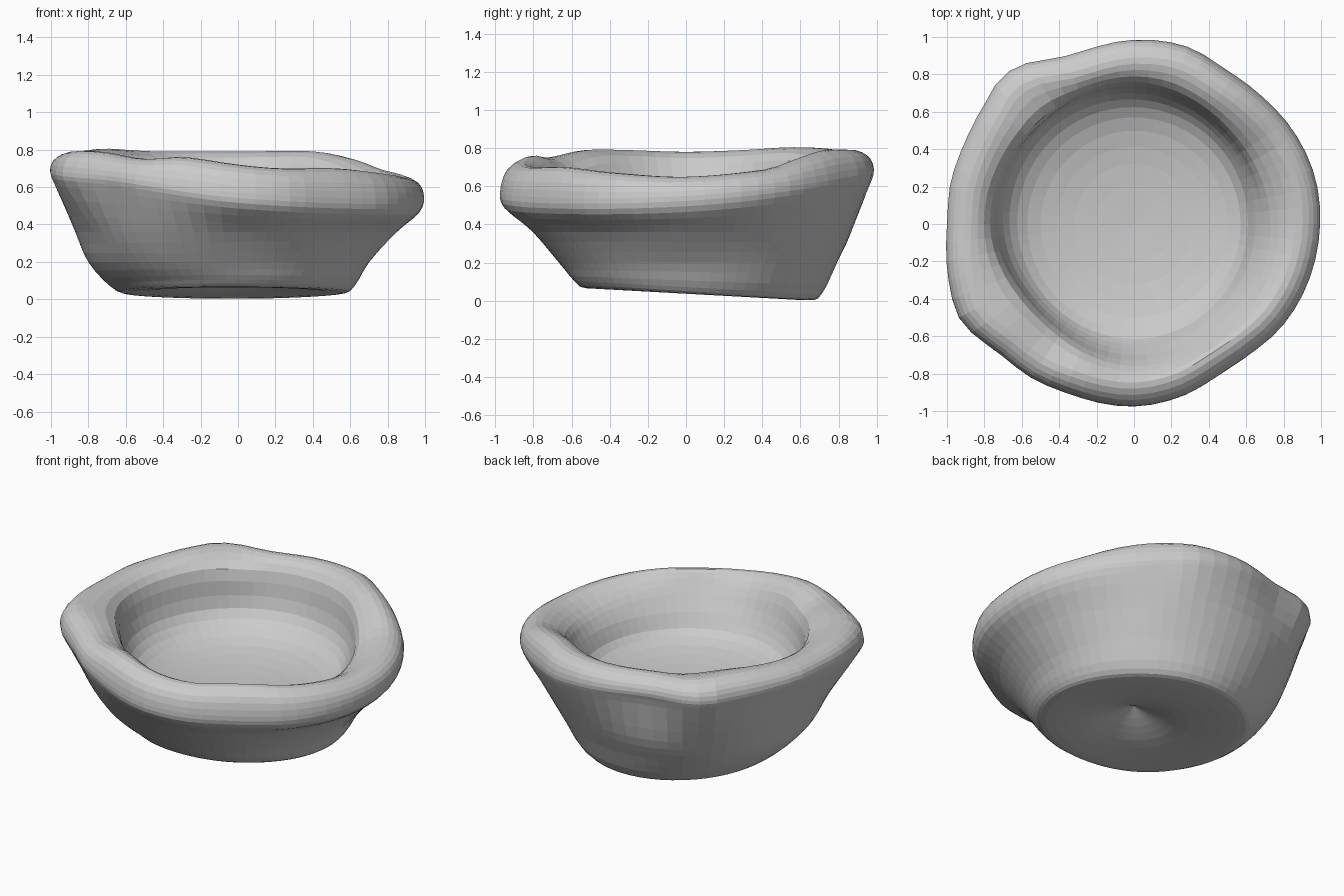
import bpy, bmesh, math

if "Cube" in bpy.data.objects:
    bpy.data.objects.remove(bpy.data.objects["Cube"])

SEG, SUB = 64, 3

# Uneven rim outline: (angle, radius), and crest height: (angle, z)
RIM = [(0, .995), (15, 1.0), (32, .985), (45, .967), (60, .962), (73, .99), (90, .985),
       (107, .965), (115, .98), (126, 1.045), (133, 1.055), (141, 1.025), (154, 1.005),
       (168, 1.005), (180, 1.0), (199, 1.04), (209, 1.06), (224, 1.0), (236, .99),
       (249, .973), (270, .975), (286, .955), (300, .927), (312, .933), (324, .96), (339, .98)]
CREST = [(0, .65), (30, .69), (45, .75), (60, .79), (90, .79), (120, .79), (140, .805),
         (160, .79), (180, .78), (200, .79), (215, .79), (235, .75), (250, .76),
         (270, .72), (285, .70), (310, .70), (335, .67)]


def eight(*vals):
    return [(i * 45, v) for i, v in enumerate(vals)]


BASE = eight(.55, .57, .62, .62, .58, .57, .52, .52)
FOOT = eight(.62, .66, .71, .71, .68, .64, .585, .59)
LOW = eight(.70, .75, .79, .83, .80, .76, .66, .66)
MID = eight(.85, .84, .865, .91, .87, .87, .80, .79)
WIDE_Z = eight(.55, .62, .69, .70, .70, .66, .57, .54)
LIP = eight(.73, .72, .76, .75, .77, .72, .76, .74)
WALL = eight(.65, .67, .70, .71, .70, .66, .67, .65)


def catmull(a, b, c, d, t):
    return .5 * (2*b + (c - a)*t + (2*a - 5*b + 4*c - d)*t*t + (3*b - a - 3*c + d)*t**3)


def around(table, deg):
    """Smooth periodic lookup of an (angle, value) table."""
    n = len(table)
    for i in range(n):
        a0 = table[i][0]
        a1 = table[i + 1][0] if i + 1 < n else 360
        if a0 <= deg < a1:
            v = [table[(i + k) % n][1] for k in (-1, 0, 1, 2)]
            return catmull(*v, (deg - a0) / (a1 - a0))


def section(deg):
    """Profile from underside centre, up the outside, over the rim, to the inside centre."""
    s = math.sin(math.radians(deg))
    g = lambda t: around(t, deg)
    floor = lambda r: .037 - .055 * r * s        # slightly tilted base
    w, zw, zc = g(RIM), g(WIDE_Z), g(CREST)
    b, f = g(BASE), g(FOOT)
    pts = [(0, .17), (.14, floor(.14) + .07), (.32, floor(.32) + .02), (b, floor(b)),
           (f, floor(f) + .035), (g(LOW), .2), (g(MID), .36), (w * .975, zw - .085), (w, zw),
           (w * .965, zw + (zc - zw) * .72), (w * .87, zc), (g(LIP), zc - .07),
           (g(WALL), .49), (.57, .37), (.32, .31), (0, .29)]
    out = []
    for i in range(len(pts) - 1):
        q = [pts[max(0, min(len(pts) - 1, i + k))] for k in (-1, 0, 1, 2)]
        for j in range(SUB):
            t = j / SUB
            out.append([catmull(*[p[k] for p in q], t) for k in (0, 1)])
    return out + [list(pts[-1])]


# Bowl body: one closed skin swept around the axis
bm = bmesh.new()
columns = []
for i in range(SEG):
    deg = 360 * i / SEG
    c, s = math.cos(math.radians(deg)), math.sin(math.radians(deg))
    columns.append([bm.verts.new((r * c, r * s, max(z, 0))) for r, z in section(deg)[1:-1]])
bottom = bm.verts.new((0, 0, .17))
inside = bm.verts.new((0, 0, .29))
for i in range(SEG):
    p, q = columns[i], columns[(i + 1) % SEG]
    bm.faces.new((bottom, q[0], p[0]))
    bm.faces.new((inside, p[-1], q[-1]))
    for k in range(len(p) - 1):
        bm.faces.new((p[k], q[k], q[k + 1], p[k + 1]))
bmesh.ops.recalc_face_normals(bm, faces=bm.faces)
mesh = bpy.data.meshes.new("bowl")
bm.to_mesh(mesh)
bm.free()
bowl = bpy.data.objects.new("bowl", mesh)
bpy.context.collection.objects.link(bowl)
